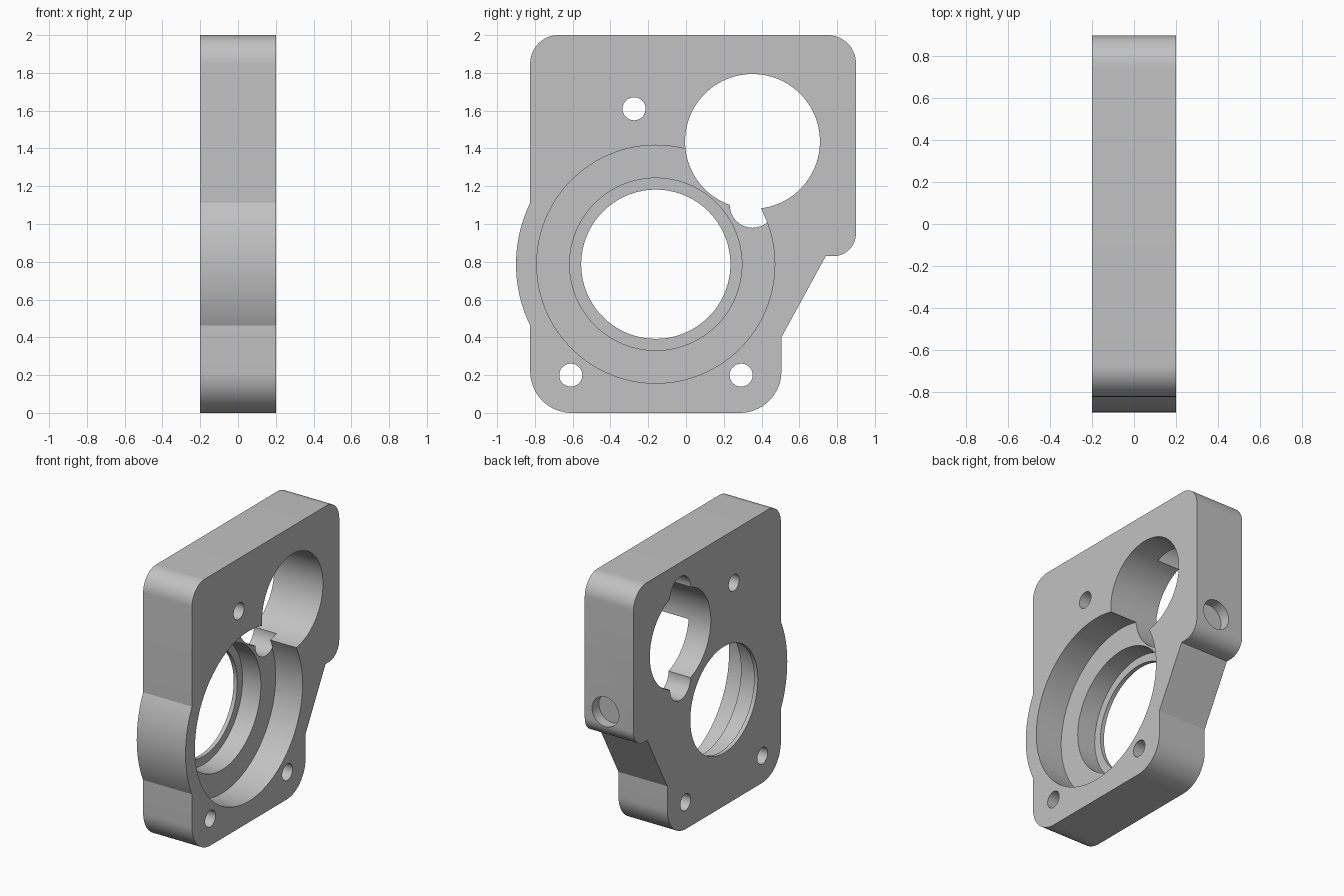
import bpy
import bmesh
from math import sin, cos, pi, radians, acos
from mathutils import Matrix

cube = bpy.data.objects.get("Cube")
if cube:
    bpy.data.objects.remove(cube, do_unlink=True)

HALF = 0.2             # half thickness of the plate
FLOOR = -0.02          # depth of the wide recess
LIP = -0.17            # depth of the bearing seat
BORE = (-0.16, 0.787)  # main bore centre (y, z)
PORT = (0.352, 1.437)  # upper port centre (y, z)

metal = bpy.data.materials.new("machined_grey")
metal.use_nodes = True
grey = (0.54, 0.54, 0.54, 1.0)
metal.diffuse_color = grey
metal.node_tree.nodes["Principled BSDF"].inputs["Base Color"].default_value = grey


def arc(centre, radius, start, end, steps=16):
    angles = [radians(start + (end - start) * i / steps) for i in range(steps + 1)]
    return [(centre[0] + radius * cos(a), centre[1] + radius * sin(a)) for a in angles]


def make_object(name, bm):
    bmesh.ops.recalc_face_normals(bm, faces=bm.faces)
    mesh = bpy.data.meshes.new(name)
    bm.to_mesh(mesh)
    bm.free()
    mesh.materials.append(metal)
    obj = bpy.data.objects.new(name, mesh)
    bpy.context.collection.objects.link(obj)
    return obj


def extrude_profile(name, points):
    bm = bmesh.new()
    face = bm.faces.new([bm.verts.new((-HALF, y, z)) for y, z in points])
    grown = bmesh.ops.extrude_face_region(bm, geom=[face])["geom"]
    verts = [v for v in grown if isinstance(v, bmesh.types.BMVert)]
    bmesh.ops.translate(bm, verts=verts, vec=(2 * HALF, 0, 0))
    return make_object(name, bm)


def drill(body, centre, radius, start, end, axis="X", segments=96):
    """Cut a round hole between two positions along the axis."""
    mid, depth = (start + end) / 2, end - start
    if axis == "X":
        place = Matrix.Translation((mid, *centre)) @ Matrix.Rotation(pi / 2, 4, "Y")
    else:
        place = Matrix.Translation((centre[0], mid, centre[1])) @ Matrix.Rotation(pi / 2, 4, "X")
    bm = bmesh.new()
    bmesh.ops.create_cone(bm, cap_ends=True, segments=segments, radius1=radius,
                          radius2=radius, depth=depth, matrix=place)
    cutter = make_object("hole_cutter", bm)
    cutter.hide_render = True
    mod = body.modifiers.new("hole", "BOOLEAN")
    mod.operation = "DIFFERENCE"
    mod.solver = "EXACT"
    mod.object = cutter
    bpy.context.view_layer.objects.active = body
    bpy.ops.object.modifier_apply(modifier=mod.name)
    bpy.data.objects.remove(cutter, do_unlink=True)


# Plate outline, with rounded corners and a bulge around the main bore
side = -0.825
swell = 0.74
spread = acos((BORE[0] - side) / swell) * 180 / pi
outline = (arc((0.285, 0.22), 0.22, -90, 0)
           + [(0.505, 0.4), (0.74, 0.83)]
           + arc((0.78, 0.95), 0.12, -90, 0)
           + arc((0.75, 1.85), 0.15, 0, 90)
           + arc((side + 0.15, 1.85), 0.15, 90, 180)
           + arc(BORE, swell, 180 - spread, 180 + spread, 24)
           + arc((side + 0.22, 0.22), 0.22, 180, 270))
housing = extrude_profile("housing_plate", outline)

# Stepped main bore: wide recess, bearing seat, through hole
drill(housing, BORE, 0.63, FLOOR, 0.3, segments=128)
drill(housing, BORE, 0.456, LIP, 0.3)
drill(housing, BORE, 0.395, -0.3, 0.3)

# Upper port with two blind side notches
drill(housing, PORT, 0.357, -0.3, 0.3)
for offset in (-0.337, 0.337):
    drill(housing, (PORT[0], PORT[1] + offset), 0.12, -0.3, FLOOR + 0.005, segments=48)

# Mounting holes
for spot in ((-0.275, 1.61), (-0.61, 0.2), (0.292, 0.2)):
    drill(housing, spot, 0.061, -0.3, 0.3, segments=48)

# Shallow blind hole in the back edge
drill(housing, (0.03, 1.04), 0.11, 0.82, 1.0, axis="Y", segments=48)

# Smooth curved walls, crisp edges
bpy.ops.object.select_all(action="DESELECT")
housing.select_set(True)
bpy.context.view_layer.objects.active = housing
bpy.ops.object.shade_smooth_by_angle(angle=radians(20))
